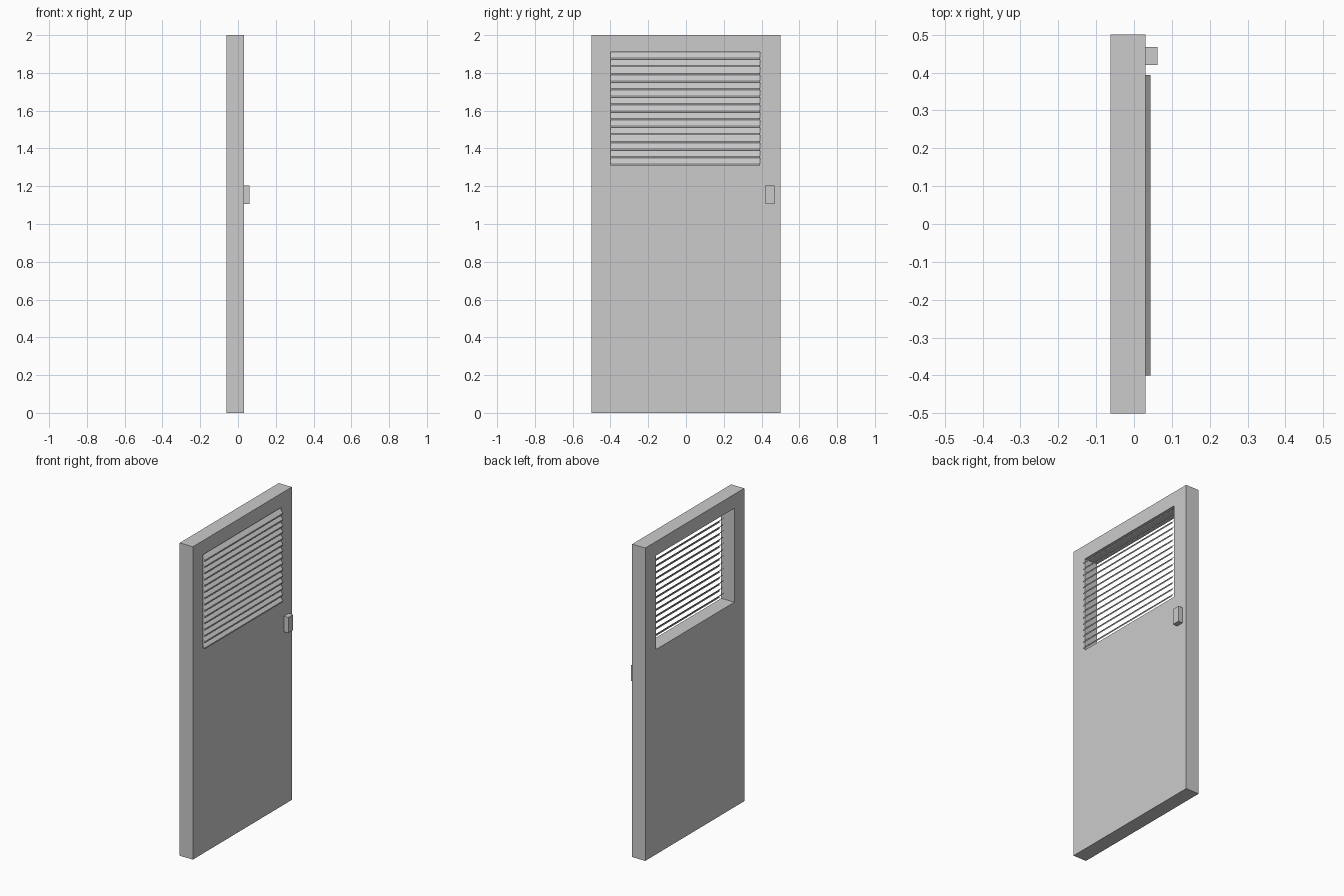
import bpy, bmesh

if "Cube" in bpy.data.objects:
    bpy.data.objects.remove(bpy.data.objects["Cube"])

BACK, FRONT = -0.062, 0.031           # door faces along x
Y0, Y1, Z0, Z1 = -0.40, 0.393, 1.31, 1.91   # vent opening


def finish(name, bm, solid=True):
    if solid:
        bmesh.ops.recalc_face_normals(bm, faces=bm.faces)
    mesh = bpy.data.meshes.new(name)
    bm.to_mesh(mesh)
    bm.free()
    ob = bpy.data.objects.new(name, mesh)
    bpy.context.collection.objects.link(ob)
    return ob


def ring(bm, x, y0, y1, z0, z1):
    return [bm.verts.new((x, y, z)) for y, z in
            ((y0, z0), (y1, z0), (y1, z1), (y0, z1))]


def bridge(bm, a, b):
    for i in range(4):
        j = (i + 1) % 4
        bm.faces.new((a[i], a[j], b[j], b[i]))


# Door panel: rectangular slab with a through opening
bm = bmesh.new()
outer_back = ring(bm, BACK, -0.5, 0.5, 0, 2)
outer_front = ring(bm, FRONT, -0.5, 0.5, 0, 2)
inner_front = ring(bm, FRONT, Y0, Y1, Z0, Z1)
inner_back = ring(bm, BACK, Y0, Y1, Z0, Z1)
loops = [outer_back, outer_front, inner_front, inner_back]
for k in range(4):
    bridge(bm, loops[k], loops[(k + 1) % 4])
finish("door_panel", bm)

# Louvre slats: thin sloped sheets with a small vertical lip at the front
COUNT = 15
pitch = (Z1 - Z0) / COUNT
lip = 0.008
for n in range(COUNT):
    z = Z0 + n * pitch
    profile = [(0.044, z), (0.044, z + lip), (0.012, z + pitch)]
    bm = bmesh.new()
    rows = [[bm.verts.new((x, y, h)) for y in (Y0, Y1)] for x, h in profile]
    for a, b in zip(rows, rows[1:]):
        bm.faces.new((a[0], a[1], b[1], b[0]))
    finish(f"vent_slat_{n + 1}", bm, solid=False)

# Handle block
bm = bmesh.new()
a = ring(bm, FRONT, 0.42, 0.468, 1.105, 1.205)
b = ring(bm, 0.062, 0.42, 0.468, 1.105, 1.205)
bridge(bm, a, b)
bm.faces.new(a)
bm.faces.new(b)
finish("handle", bm)
